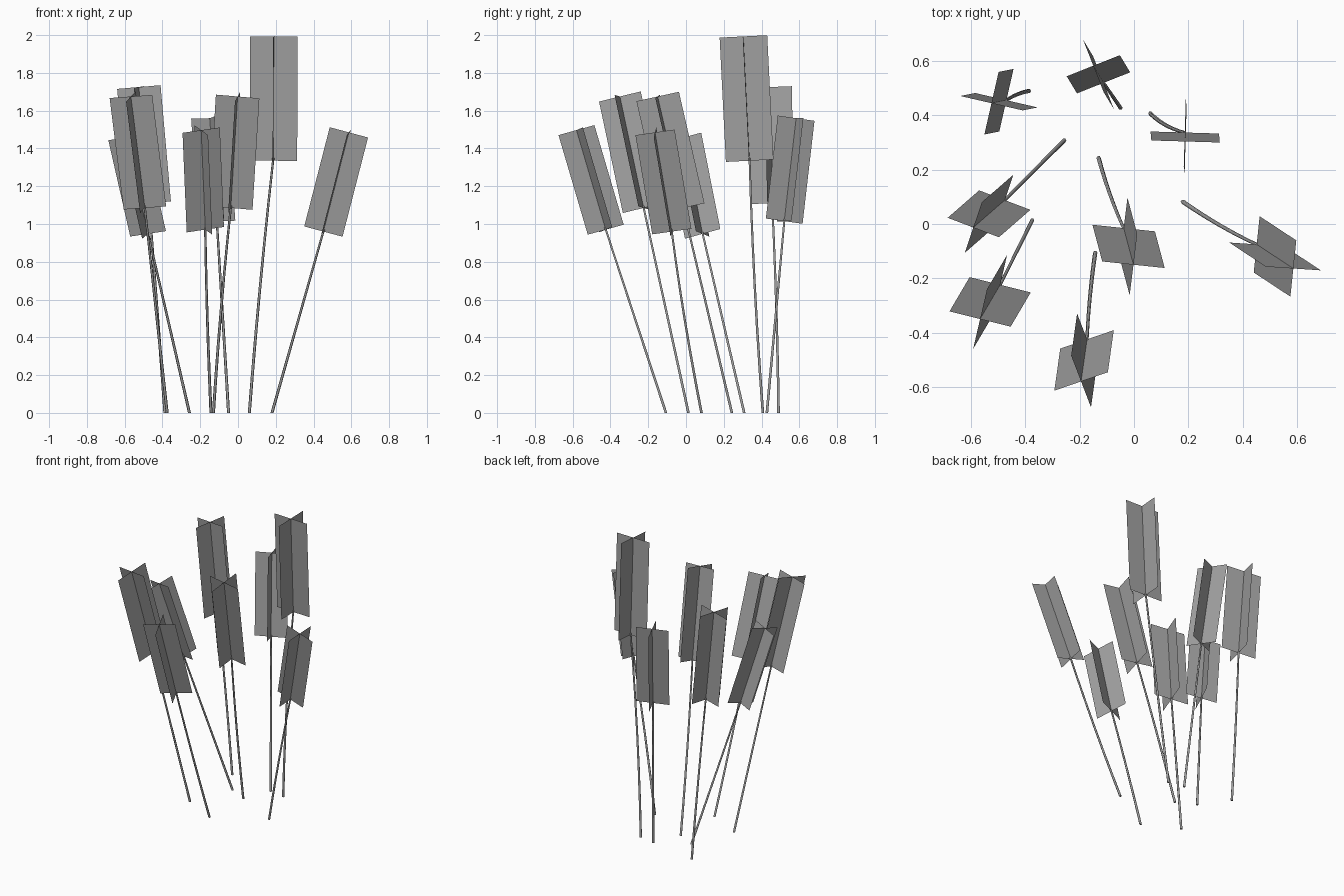
import bpy, bmesh, math
from mathutils import Vector

if "Cube" in bpy.data.objects:
    bpy.data.objects.remove(bpy.data.objects["Cube"])

# base x, y | head bottom x, y, z | head top x, y, z | card yaw (deg) | stem bow x, y
PLANTS = [
    (-.387, .49,  -.470, .456, 1.11,  -.525, .445, 1.725,  -13, 0, .005),
    (-.05,  .428, -.112, .52,  1.015, -.150, .583, 1.56,  21.6, 0, 0),
    (.06,   .407,  .187, .337, 1.335,  .190, .304,  1.993,  -1.7, -.006, -.008),
    (-.257, .308, -.476, .088, .948,  -.592, -.013, 1.458, -20.8, 0, 0),
    (-.375, .013, -.493, -.224, 1.085, -.567, -.35, 1.675, -14, 0, 0),
    (-.13,  .243, -.038, -.015, 1.085, -.002, -.15, 1.675, -6, -.006, 0),
    (-.143, -.106, -.173, -.425, .97, -.195, -.58, 1.497,  19, -.004, 0),
    (.18,   .082,  .452, -.075, .96,  .587, -.164, 1.485,  84, 0, -.008),
]
CARD_RATIO = 0.383
SIDES, RINGS = 6, 6

grey = bpy.data.materials.new("dark_grey")
grey.diffuse_color = (0.35, 0.35, 0.35, 1)
grey.use_nodes = True
grey.node_tree.nodes["Principled BSDF"].inputs["Base Color"].default_value = grey.diffuse_color


def finish(bm, name):
    mesh = bpy.data.meshes.new(name)
    bm.to_mesh(mesh)
    bm.free()
    mesh.materials.append(grey)
    bpy.context.collection.objects.link(bpy.data.objects.new(name, mesh))


# thin tapered stem swept along a gently bowed line
def stem(base, tip, bow):
    bm = bmesh.new()
    rings = []
    for i in range(RINGS + 1):
        t = i / RINGS
        c = base.lerp(tip, t) + bow * 4 * t * (1 - t)
        r = 0.008 - 0.002 * t
        rings.append([bm.verts.new(c + Vector((r * math.cos(a), r * math.sin(a), 0)))
                      for a in (math.tau * k / SIDES for k in range(SIDES))])
    for a, b in zip(rings, rings[1:]):
        for k in range(SIDES):
            n = (k + 1) % SIDES
            f = bm.faces.new((a[k], a[n], b[n], b[k]))
            f.smooth = True
    bm.faces.new(rings[0][::-1])
    bm.faces.new(rings[-1])
    finish(bm, "stem")


# two crossed flat cards around the head axis
def flower_head(low, high, yaw):
    axis = high - low
    half = axis.length * CARD_RATIO / 2
    c, s = math.cos(yaw), math.sin(yaw)
    u = Vector((c, s, -(c * axis.x + s * axis.y) / axis.z)).normalized()
    v = axis.normalized().cross(u)
    bm = bmesh.new()
    for d in (u * half, v * half):
        bm.faces.new([bm.verts.new(p) for p in (low - d, low + d, high + d, high - d)])
    finish(bm, "flower_head_cards")


for bx, by, lx, ly, lz, hx, hy, hz, yaw, ox, oy in PLANTS:
    low, high = Vector((lx, ly, lz)), Vector((hx, hy, hz))
    stem(Vector((bx, by, 0)), low + (high - low) * 0.02, Vector((ox, oy, 0)))
    flower_head(low, high, math.radians(yaw))
